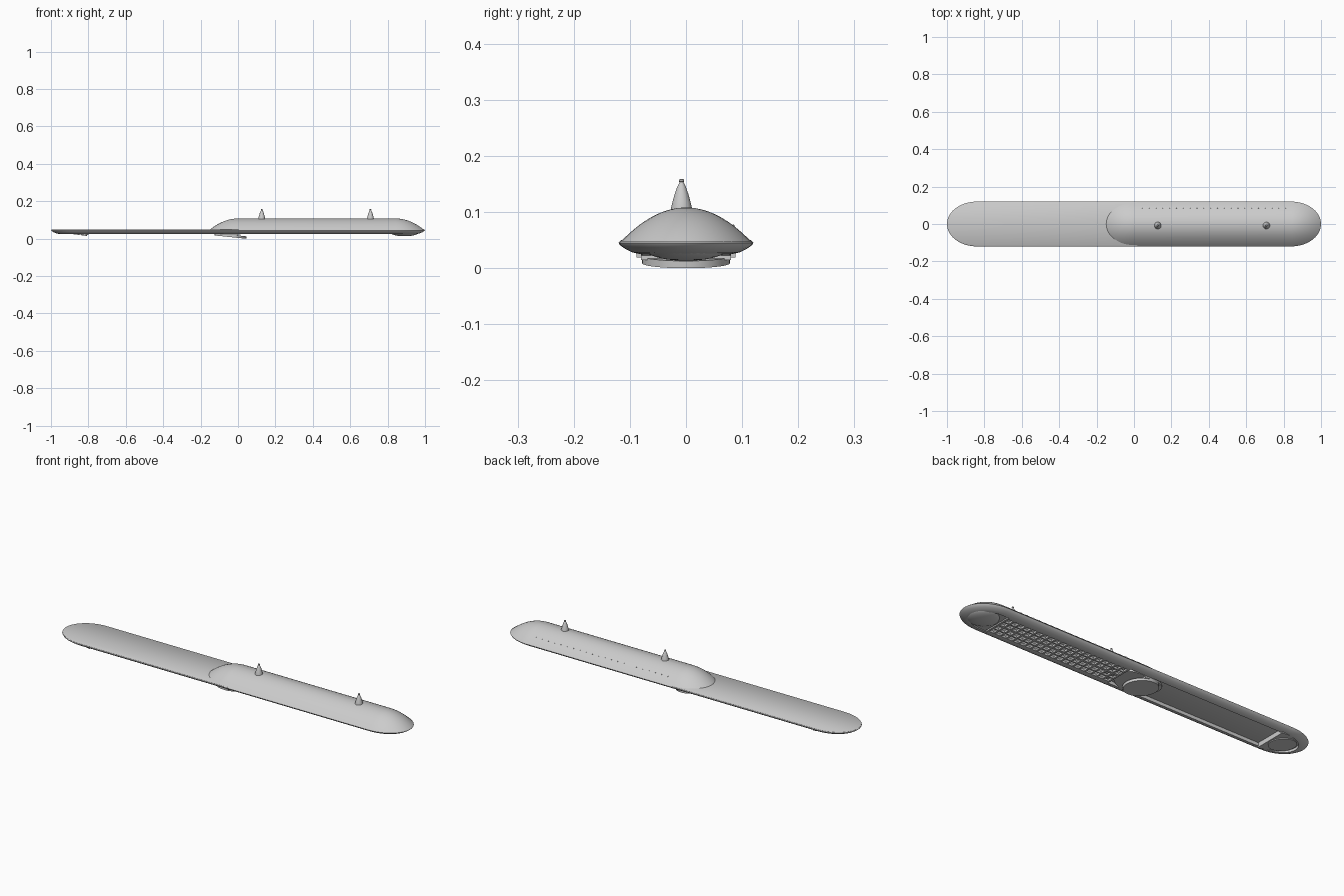
import bpy, bmesh, math
from mathutils import Matrix

if "Cube" in bpy.data.objects:
    bpy.data.objects.remove(bpy.data.objects["Cube"])


def finish(bm, name, smooth=True, angle=35):
    bmesh.ops.recalc_face_normals(bm, faces=bm.faces)
    me = bpy.data.meshes.new(name)
    bm.to_mesh(me)
    bm.free()
    ob = bpy.data.objects.new(name, me)
    bpy.context.collection.objects.link(ob)
    if smooth:
        bpy.ops.object.select_all(action='DESELECT')
        ob.select_set(True)
        bpy.context.view_layer.objects.active = ob
        bpy.ops.object.shade_smooth_by_angle(angle=math.radians(angle))
    return ob


def stadium(x0, x1, w, e, n=20):
    """Long outline with elliptical ends of length e and half-width w."""
    pts = []
    for cx, start in ((x1, -math.pi / 2), (x0, math.pi / 2)):
        for i in range(n + 1):
            a = start + math.pi * i / n
            pts.append((cx + e * math.cos(a), w * math.sin(a)))
    return pts


def loft(name, x0, x1, rings, cap_first=False, cap_last=False):
    """rings: (half width, end length, z)"""
    bm = bmesh.new()
    loops = [[bm.verts.new((x, y, z)) for x, y in stadium(x0, x1, w, e)] for w, e, z in rings]
    for a, b in zip(loops, loops[1:]):
        for i in range(len(a)):
            j = (i + 1) % len(a)
            bm.faces.new((a[i], a[j], b[j], b[i]))
    if cap_first:
        bm.faces.new(loops[0])
    if cap_last:
        bm.faces.new(loops[-1])
    return finish(bm, name)


def box(bm, x0, x1, y0, y1, z0, z1):
    m = Matrix.Translation(((x0 + x1) / 2, (y0 + y1) / 2, (z0 + z1) / 2)) @ \
        Matrix.Diagonal((x1 - x0, y1 - y0, z1 - z0, 1))
    bmesh.ops.create_cube(bm, size=1, matrix=m)


# Domed cover over the right half
dome = []
for i in range(15):
    t = math.sin(math.pi / 2 * (1 - i / 14)) * 0.98 + 0.02
    dome.append((0.118 * t, 0.155 * t, 0.045 + 0.063 * (1 - t * t)))
loft("dome_cover", 0.0, 0.843, dome, cap_last=True)

# Lower shell: rim curving in to the rails, then up the inner wall
loft("lower_shell", -0.84, 0.84, [
    (0.117, 0.157, 0.048), (0.12, 0.16, 0.045), (0.118, 0.157, 0.041),
    (0.108, 0.145, 0.034), (0.096, 0.13, 0.028), (0.083, 0.115, 0.025),
    (0.080, 0.112, 0.025), (0.080, 0.112, 0.042)])

# Flat deck of the left half, closed below by the recessed panel
loft("flat_deck", -0.84, -0.01, [
    (0.112, 0.15, 0.042), (0.118, 0.158, 0.044), (0.118, 0.158, 0.048), (0.115, 0.154, 0.050)],
    cap_first=True, cap_last=True)


# End blocks: straight wall on the inner side, rounded outer end
def end_block(name, x_in, length, w, z_in, z_out, top=0.043, n=24):
    bm = bmesh.new()
    lo, hi = [], []
    for i in range(n + 1):
        a = -math.pi / 2 + math.pi * i / n
        c = math.cos(a)
        x, y = x_in + length * c, w * math.sin(a)
        lo.append(bm.verts.new((x, y, z_in + (z_out - z_in) * c)))
        hi.append(bm.verts.new((x, y, top)))
    bm.faces.new(lo)
    bm.faces.new(hi)
    for i in range(n + 1):
        j = (i + 1) % (n + 1)
        bm.faces.new((lo[i], lo[j], hi[j], hi[i]))
    return finish(bm, name)


end_block("left_end_block", -0.80, -0.155, 0.088, 0.019, 0.038)
end_block("right_end_block", 0.81, 0.155, 0.088, 0.028, 0.038)
end_block("middle_block_left", 0.0, -0.15, 0.08, 0.014, 0.036)
end_block("middle_block_right", 0.0, 0.10, 0.08, 0.022, 0.034)


# Tilted discs under the middle and the left end
def disc(name, x, rx, ry, z, tilt, h):
    bm = bmesh.new()
    m = Matrix.Translation((x, 0, z)) @ Matrix.Rotation(tilt, 4, 'Y') @ Matrix.Diagonal((rx, ry, h, 1))
    bmesh.ops.create_cone(bm, cap_ends=True, segments=48, radius1=1, radius2=1, depth=1, matrix=m)
    return finish(bm, name)


disc("middle_disc", -0.04, 0.085, 0.078, 0.015, math.radians(6), 0.013)
disc("left_disc", -0.875, 0.068, 0.062, 0.025, math.radians(7), 0.004)

# Bulging lens under the right end
bm = bmesh.new()
bmesh.ops.create_uvsphere(bm, u_segments=40, v_segments=20, radius=1,
                          matrix=Matrix.Translation((0.89, 0, 0.037)) @ Matrix.Diagonal((0.08, 0.077, 0.024, 1)))
bmesh.ops.bisect_plane(bm, geom=bm.verts[:] + bm.edges[:] + bm.faces[:], plane_co=(0, 0, 0.0371),
                       plane_no=(0, 0, 1), clear_outer=True)
finish(bm, "right_lens")

# Louvre grid below the dome
bm = bmesh.new()
x0, x1, rows, cols = 0.09, 0.80, 4, 20
for i in range(rows + 1):
    y = -0.074 + 0.148 * i / rows
    h = 0.006 if i in (0, 2, 4) else 0.003
    box(bm, x0, x1, y - h, y + h, 0.025, 0.036)
for i in range(cols + 1):
    x = x0 + (x1 - x0) * i / cols
    box(bm, x - 0.005, x + 0.005, -0.078, 0.078, 0.026, 0.036)
finish(bm, "louvre_grid", smooth=False)

# Pointed finials, turned from a profile
for k, x in enumerate((0.127, 0.708)):
    bm = bmesh.new()
    prof = [(0.019, 0.1), (0.0185, 0.108), (0.016, 0.118), (0.0125, 0.131), (0.008, 0.144), (0.004, 0.152),
            (0.0035, 0.153), (0.005, 0.155), (0.004, 0.158), (0.0005, 0.159)]
    vs = [bm.verts.new((x + r, -0.008, z)) for r, z in prof]
    es = [bm.edges.new(p) for p in zip(vs, vs[1:])]
    bmesh.ops.spin(bm, geom=vs + es, cent=(x, -0.008, 0), axis=(0, 0, 1), angle=2 * math.pi, steps=24)
    bmesh.ops.remove_doubles(bm, verts=bm.verts, dist=1e-5)
    finish(bm, "finial_%d" % (k + 1))

# Row of small rivets along the back of the dome
bm = bmesh.new()
for i in range(22):
    bmesh.ops.create_icosphere(bm, subdivisions=1, radius=0.0022,
                               matrix=Matrix.Translation((0.045 + 0.0365 * i, 0.085, 0.0755)))
finish(bm, "rivets")
